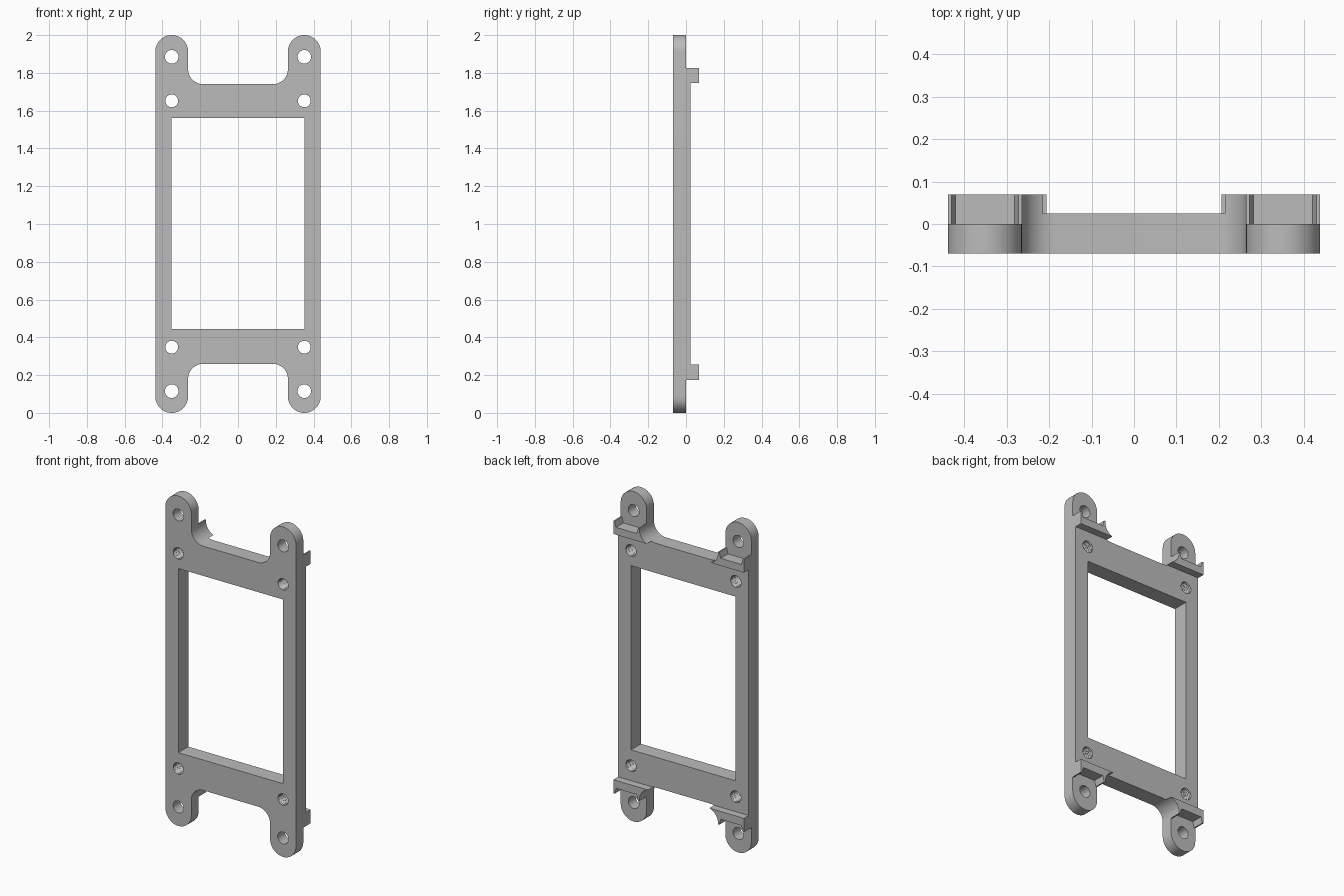
import bpy, bmesh, math
from mathutils import Matrix

cube = bpy.data.objects.get("Cube")
if cube:
    bpy.data.objects.remove(cube, do_unlink=True)

HALF_W, EAR_R, EAR_X = 0.438, 0.087, 0.351
FRONT, BACK = -0.07, 0.07
MID = 1.0                     # height of the mirror plane

grey = bpy.data.materials.new("plain grey")
grey.use_nodes = True
grey.diffuse_color = (0.5, 0.5, 0.5, 1)
grey.node_tree.nodes["Principled BSDF"].inputs["Base Color"].default_value = (0.5, 0.5, 0.5, 1)


def make_object(name, bm):
    bmesh.ops.recalc_face_normals(bm, faces=bm.faces)
    mesh = bpy.data.meshes.new(name)
    bm.to_mesh(mesh)
    bm.free()
    mesh.materials.append(grey)
    obj = bpy.data.objects.new(name, mesh)
    bpy.context.collection.objects.link(obj)
    return obj


def prism(name, points, y0, y1):
    """Extrude an (x, z) outline along y."""
    bm = bmesh.new()
    face = bm.faces.new([bm.verts.new((x, y0, z)) for x, z in points])
    new = bmesh.ops.extrude_face_region(bm, geom=[face])["geom"]
    bmesh.ops.translate(bm, vec=(0, y1 - y0, 0),
                        verts=[v for v in new if isinstance(v, bmesh.types.BMVert)])
    return make_object(name, bm)


def rect(x0, x1, z0, z1):
    return [(x0, z0), (x1, z0), (x1, z1), (x0, z1)]


def arc(cx, cz, r, start, end, steps):
    return [(cx + r * math.cos(a), cz + r * math.sin(a))
            for a in (math.radians(start + (end - start) * i / steps) for i in range(steps + 1))]


def flip(points):
    return [(x, 2 * MID - z) for x, z in reversed(points)]


def lathe_cutter(name, profile, x, z, sides=32):
    """Closed solid of revolution around y from (y, radius) points."""
    bm = bmesh.new()
    rings = [[bm.verts.new((x + r * math.cos(math.tau * i / sides), y,
                            z + r * math.sin(math.tau * i / sides))) for i in range(sides)]
             for y, r in profile]
    for a, b in zip(rings, rings[1:]):
        for i in range(sides):
            j = (i + 1) % sides
            bm.faces.new((a[i], a[j], b[j], b[i]))
    bm.faces.new(rings[0])
    bm.faces.new(rings[-1])
    return make_object(name, bm)


# Frame outline: rounded ear plus filleted notch, mirrored to four corners
quarter = arc(EAR_X, 2 - EAR_R, EAR_R, 0, 180, 24) + arc(0.184, 1.82, 0.08, 0, -90, 12)
top = quarter + [(-x, z) for x, z in reversed(quarter)]
frame = prism("mounting_frame", top + flip(top), FRONT, BACK)

cutters = [
    prism("window_cutter", rect(-0.351, 0.351, 0.444, 1.56), -0.3, 0.3),
    prism("back_cutter", rect(-0.6, 0.6, 0.257, 1.746), 0.025, 0.3),
]

# Ear recess behind each end, with a shallow dip in each ridge
RIDGE_TOP, DIP = 1.826, 0.035
dip = [(EAR_X - 0.079, RIDGE_TOP), (EAR_X - 0.069, RIDGE_TOP - DIP),
       (EAR_X + 0.069, RIDGE_TOP - DIP), (EAR_X + 0.079, RIDGE_TOP)]
recess = ([(-0.6, RIDGE_TOP)] + [(-x, z) for x, z in reversed(dip)] + dip
          + [(0.6, RIDGE_TOP), (0.6, 2.2), (-0.6, 2.2)])
cutters.append(prism("upper_recess_cutter", recess, 0, 0.3))
cutters.append(prism("lower_recess_cutter", flip(recess), 0, 0.3))

# Plain ear holes and threaded frame holes
plain = [(-0.2, 0.036), (0.2, 0.036)]
thread = [(-0.1 + 0.006 * i, 0.034 if i % 2 else 0.039) for i in range(29)]
for x in (-EAR_X, EAR_X):
    for z in (0.115, 1.885):
        cutters.append(lathe_cutter("ear_hole_cutter", plain, x, z))
    for z in (0.348, 1.652):
        cutters.append(lathe_cutter("thread_cutter", thread, x, z))

for cutter in cutters:
    cutter.hide_render = True
    mod = frame.modifiers.new(cutter.name, "BOOLEAN")
    mod.operation, mod.solver, mod.object = "DIFFERENCE", "EXACT", cutter

# Bake the cuts and drop the helpers
bpy.context.view_layer.update()
baked = bpy.data.meshes.new_from_object(
    frame.evaluated_get(bpy.context.evaluated_depsgraph_get()))
frame.modifiers.clear()
frame.data = baked
for cutter in cutters:
    bpy.data.objects.remove(cutter, do_unlink=True)

# Smooth the round walls, keep the edges sharp
bpy.ops.object.select_all(action="DESELECT")
frame.select_set(True)
bpy.context.view_layer.objects.active = frame
bpy.ops.object.shade_smooth_by_angle(angle=math.radians(30))
